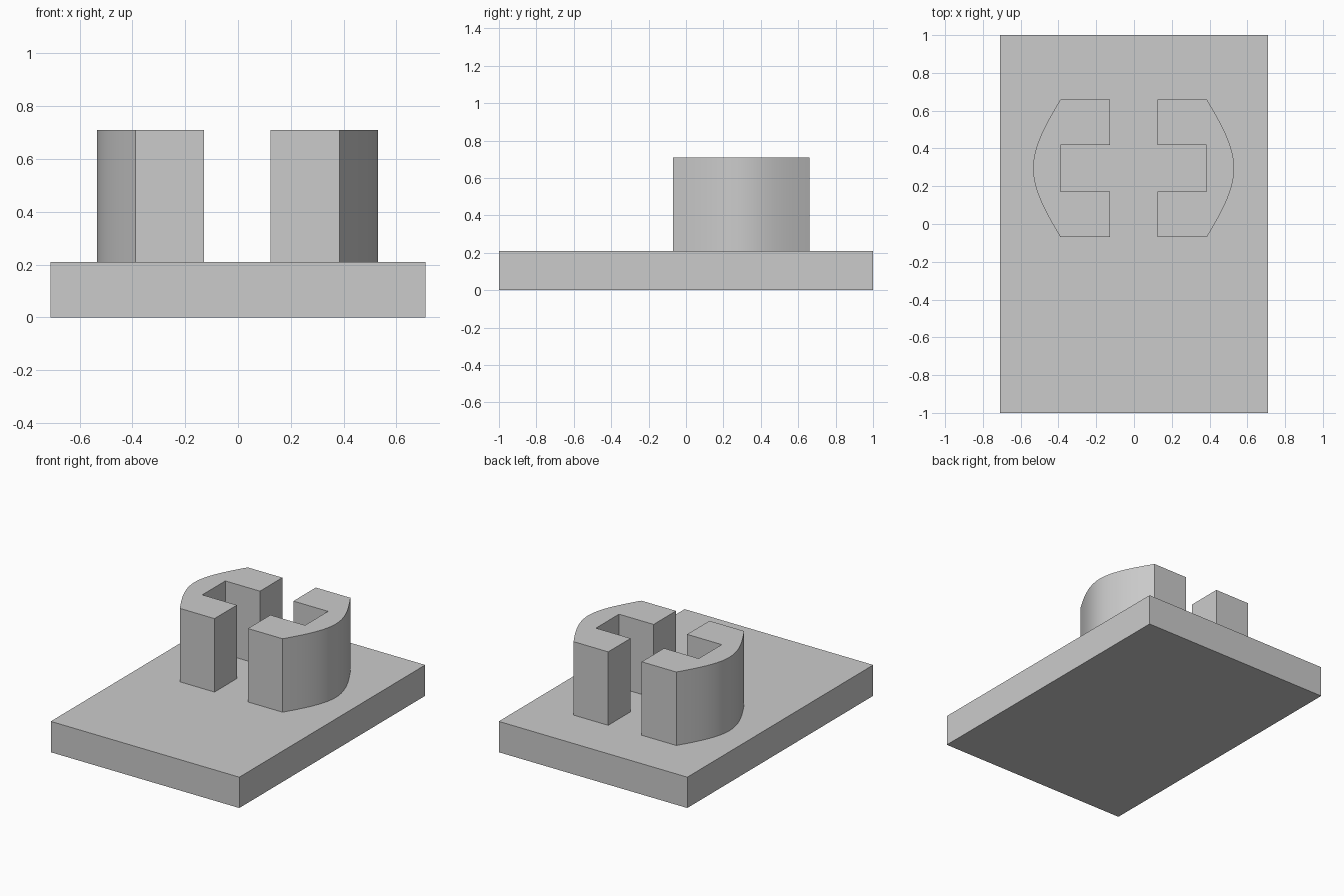
import bpy
import bmesh
import math

cube = bpy.data.objects.get("Cube")
if cube:
    bpy.data.objects.remove(cube, do_unlink=True)

# Single plain grey
grey = bpy.data.materials.new("plain_grey")
grey.use_nodes = True
colour = (0.6, 0.6, 0.6, 1)
grey.diffuse_color = colour
grey.node_tree.nodes["Principled BSDF"].inputs["Base Color"].default_value = colour


def prism(name, outline, z0, z1):
    """Extrude a flat outline from z0 up to z1."""
    bm = bmesh.new()
    base = bm.faces.new([bm.verts.new((x, y, z0)) for x, y in outline])
    ext = bmesh.ops.extrude_face_region(bm, geom=[base], use_keep_orig=True)
    top = [v for v in ext["geom"] if isinstance(v, bmesh.types.BMVert)]
    bmesh.ops.translate(bm, verts=top, vec=(0, 0, z1 - z0))
    bmesh.ops.recalc_face_normals(bm, faces=bm.faces)
    mesh = bpy.data.meshes.new(name)
    bm.to_mesh(mesh)
    bm.free()
    mesh.materials.append(grey)
    obj = bpy.data.objects.new(name, mesh)
    bpy.context.collection.objects.link(obj)
    bpy.ops.object.select_all(action="DESELECT")
    obj.select_set(True)
    bpy.context.view_layer.objects.active = obj
    bpy.ops.object.shade_smooth_by_angle(angle=math.radians(25))
    return obj


# Base plate
PLATE_TOP, POST_TOP = 0.21, 0.71
prism("base_plate", [(-0.71, -1), (0.71, -1), (0.71, 1), (-0.71, 1)], 0, PLATE_TOP)

# Bowed C-shaped posts, mirrored about a shared centre
CX, CY = -0.002, 0.295
INNER, BACK, BULGE = 0.126, 0.387, 0.532
HALF, SLOT, STEPS = 0.365, 0.124, 32


def bow(i):
    """Point on the outer curve, from front corner to rear corner."""
    t = 2 * i / STEPS - 1
    u = abs(t)
    return BULGE - (BULGE - BACK) * (1.5 * u**2 - 0.5 * u**3), HALF * t


profile = [bow(i) for i in range(STEPS + 1)]
profile += [(INNER, HALF), (INNER, SLOT), (BACK, SLOT),
            (BACK, -SLOT), (INNER, -SLOT), (INNER, -HALF)]

for name, side in (("left_post", 1), ("right_post", -1)):
    prism(name, [(CX + side * x, CY + y) for x, y in profile], PLATE_TOP, POST_TOP)
